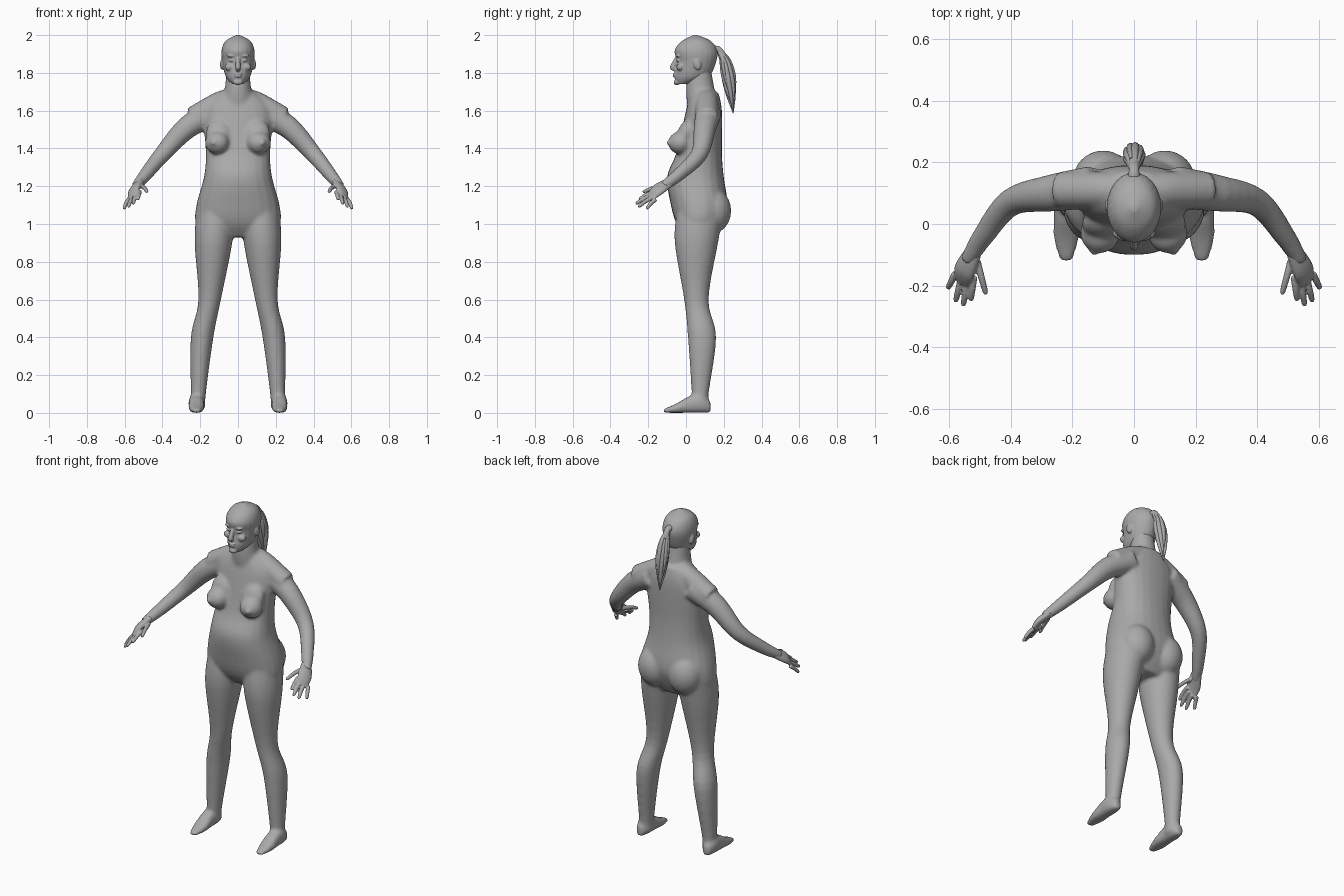
import bpy, bmesh, math
from mathutils import Vector, Matrix

cube = bpy.data.objects.get("Cube")
if cube:
    bpy.data.objects.remove(cube)

grey = bpy.data.materials.new("plain grey")
grey.use_nodes = True
grey.diffuse_color = (.4, .4, .4, 1)
grey.node_tree.nodes["Principled BSDF"].inputs["Base Color"].default_value = grey.diffuse_color

PALM_SIDE = Vector((.6, .3, -.5))


def spline(rows, steps):
    """Smooth a list of rings with Hermite curves through each ring."""
    rows = [Vector(row) for row in rows]
    last = len(rows) - 1
    slope = [(rows[min(i + 1, last)] - rows[max(i - 1, 0)]) / 2 for i in range(last + 1)]
    result = []
    for i in range(last):
        for k in range(steps):
            t = k / steps
            ease = t * t * (3 - 2 * t)
            result.append(rows[i].lerp(rows[i + 1], ease)
                          + slope[i] * (t * (1 - t) ** 2) - slope[i + 1] * (t * t * (1 - t)))
    return result + [rows[last]]


def tube(bm, rows, side=(1, 0, 0), normal=None, mirror=1, power=2, sides=24, steps=5):
    """Closed loft of oval rings: x, y, z, half width along side, half depth."""
    rings = spline([(row[0] * mirror, *row[1:]) for row in rows], steps)
    centres = [Vector(ring[:3]) for ring in rings]
    side = Vector((side[0] * mirror, side[1], side[2]))
    loops = []
    for i, (ring, centre) in enumerate(zip(rings, centres)):
        ahead = centres[min(i + 1, len(centres) - 1)]
        behind = centres[max(i - 1, 0)]
        along = Vector(normal) if normal else (ahead - behind).normalized()
        across = (side - along * side.dot(along)).normalized()
        depth = along.cross(across)
        loop = []
        for k in range(sides):
            angle = math.tau * k / sides
            ca, sa = math.cos(angle), math.sin(angle)
            reach = (abs(ca) ** power + abs(sa) ** power) ** (-1 / power)
            offset = across * (ca * ring[3]) + depth * (sa * ring[4])
            loop.append(bm.verts.new(centre + offset * reach))
        loops.append(loop)
    for lower, upper in zip(loops, loops[1:]):
        for k in range(sides):
            bm.faces.new((lower[k - 1], lower[k], upper[k], upper[k - 1]))
    bm.faces.new(loops[0])
    bm.faces.new(loops[-1])


def limb(bm, joints, **options):
    """Round tube through joints given as x, y, z, radius."""
    tube(bm, [(*joint, joint[-1]) for joint in joints], **options)


def upright(bm, rows, **options):
    """Loft of level rings: z, half width, front y, back y, optional centre x."""
    tube(bm, [(sum(x), (front + back) / 2, z, width, (back - front) / 2)
              for z, width, front, back, *x in rows], normal=(0, 0, 1), **options)


def ball(bm, x, y, z, size, tilt=0):
    matrix = (Matrix.Translation((x, y, z)) @ Matrix.Rotation(tilt, 4, 'X')
              @ Matrix.Diagonal((*size, 1)))
    bmesh.ops.create_uvsphere(bm, u_segments=20, v_segments=12, radius=1, matrix=matrix)


def finish(bm, name, voxel=None, soften=0):
    """Make the object, blending overlapping parts into one skin if asked."""
    bmesh.ops.recalc_face_normals(bm, faces=bm.faces)
    for face in bm.faces:
        face.smooth = True
    mesh = bpy.data.meshes.new(name)
    bm.to_mesh(mesh)
    bm.free()
    mesh.materials.append(grey)
    part = bpy.data.objects.new(name, mesh)
    bpy.context.collection.objects.link(part)
    if voxel:
        blend = part.modifiers.new("blend parts", 'REMESH')
        blend.mode = 'VOXEL'
        blend.voxel_size = voxel
        blend.use_smooth_shade = True
        smooth = part.modifiers.new("soften", 'SMOOTH')
        smooth.iterations = soften


# Torso and neck
bm = bmesh.new()
upright(bm, [(.93, .13, 0, .15), (1, .22, -.05, .19), (1.1, .22, -.08, .22), (1.25, .18, -.1, .2),
             (1.38, .17, -.05, .19), (1.6, .18, 0, .19), (1.7, .09, .03, .17)], power=2.3)
upright(bm, [(1.6, .1, .01, .18), (1.72, .07, 0, .15), (1.84, .06, .02, .13)])
for mirror in (1, -1):
    # Shoulder slope
    limb(bm, [(.03, .11, 1.67, .05), (.1, .11, 1.64, .06), (.24, .11, 1.56, .06)],
         side=(0, 1, 0), mirror=mirror)
    # Breast with upper slope and tip, then buttock
    ball(bm, .11 * mirror, -.03, 1.43, (.065, .065, .06))
    ball(bm, .1 * mirror, 0, 1.48, (.07, .045, .08), -.35)
    ball(bm, .13 * mirror, -.09, 1.43, (.015, .015, .015))
    ball(bm, .1 * mirror, .14, 1.07, (.1, .1, .12))
    # Leg
    upright(bm, [(1.06, .1, -.05, .2, .12), (.9, .1, -.06, .17, .13), (.6, .06, -.01, .12, .15),
                 (.4, .06, .01, .16, .19), (.1, .04, .03, .12, .21), (.03, .04, .03, .12, .21)],
            mirror=mirror)
    # Foot, flat on the ground and lower towards the toes
    sole = [(.13, .02, .06), (.08, .04, .1), (.02, .04, .09), (-.05, .04, .05), (-.12, .02, .02)]
    tube(bm, [(.22, y, height / 2, width, height / 2) for y, width, height in sole],
         normal=(0, -1, 0), mirror=mirror, power=2.5)
    # Arm
    limb(bm, [(.13, .12, 1.59, .07), (.27, .1, 1.51, .06), (.4, .07, 1.37, .045),
              (.49, -.04, 1.26, .035), (.54, -.12, 1.2, .026)], side=PALM_SIDE, mirror=mirror)
finish(bm, "body", .009, 8)

# Hands: palm, four fingers fanned between index and little, and thumb
index_root, little_root = Vector((.52, -.17, 1.17)), Vector((.58, -.16, 1.13))
index_tip, little_tip = Vector((.53, -.25, 1.13)), Vector((.605, -.21, 1.08))
for mirror, label in ((1, "left_hand"), (-1, "right_hand")):
    bm = bmesh.new()
    tube(bm, [(.52, -.09, 1.22, .03, .02), (.55, -.15, 1.18, .04, .02), (.56, -.19, 1.14, .03, .01)],
         side=PALM_SIDE, mirror=mirror)
    fingers = [(Vector((.51, -.12, 1.2)), Vector((.48, -.23, 1.17)))]
    for k in range(4):
        bulge = Vector((0, -1, -.2)) * math.sin(math.pi * k / 3)
        fingers.append((index_root.lerp(little_root, k / 3) + bulge * .01,
                        index_tip.lerp(little_tip, k / 3) + bulge * .035))
    for root, tip in fingers:
        knuckle = root.lerp(tip, .5) + Vector((0, 0, .005))
        limb(bm, [(*root, .012), (*knuckle, .011), (*root.lerp(tip, .9), .009), (*tip, .003)],
             side=PALM_SIDE, mirror=mirror, sides=12)
    finish(bm, label, .004, 2)

# Head
bm = bmesh.new()
upright(bm, [(1.74, .03, -.05, .02), (1.78, .065, -.06, .12), (1.86, .084, -.05, .16),
             (1.92, .087, -.06, .165), (1.97, .065, -.02, .13), (2, .01, .04, .06)])
# Nose, lips and chin
tube(bm, [(0, -.05, 1.88, .01, .01), (0, -.07, 1.83, .014, .016), (0, -.06, 1.81, .01, .01)],
     normal=(0, 0, -1))
for z in (1.782, 1.795):
    ball(bm, 0, -.06, z, (.02, .01, .006))
ball(bm, 0, -.05, 1.75, (.025, .015, .015))
# Eyes, brows, cheeks and ears
for mirror in (1, -1):
    ball(bm, .033 * mirror, -.04, 1.866, (.016, .012, .007))
    ball(bm, .033 * mirror, -.04, 1.89, (.025, .016, .008))
    ball(bm, .045 * mirror, -.03, 1.83, (.025, .02, .02))
    ball(bm, .085 * mirror, .06, 1.845, (.01, .02, .03), .25)
finish(bm, "head", .0045, 3)

# Ponytail: a gathered root, then a ring of strands that swell and taper
bm = bmesh.new()
limb(bm, [(0, .13, 1.91, .03), (0, .17, 1.925, .017), (0, .2, 1.88, .02)])
strands = 9
for strand in range(strands + 1):
    angle = math.tau * strand / strands
    spread = .024 if strand < strands else 0
    length = .34 - .03 * (strand % 3)
    path = []
    for k in range(7):
        t = k / 6
        swell = math.sin(math.pi * (.1 + .9 * t))
        path.append((math.cos(angle) * spread * swell,
                     .17 + .08 * math.sqrt(t) + math.sin(angle) * spread * swell,
                     1.925 - length * t, .013 * swell + .001))
    limb(bm, path, sides=8, steps=3)
finish(bm, "ponytail")
